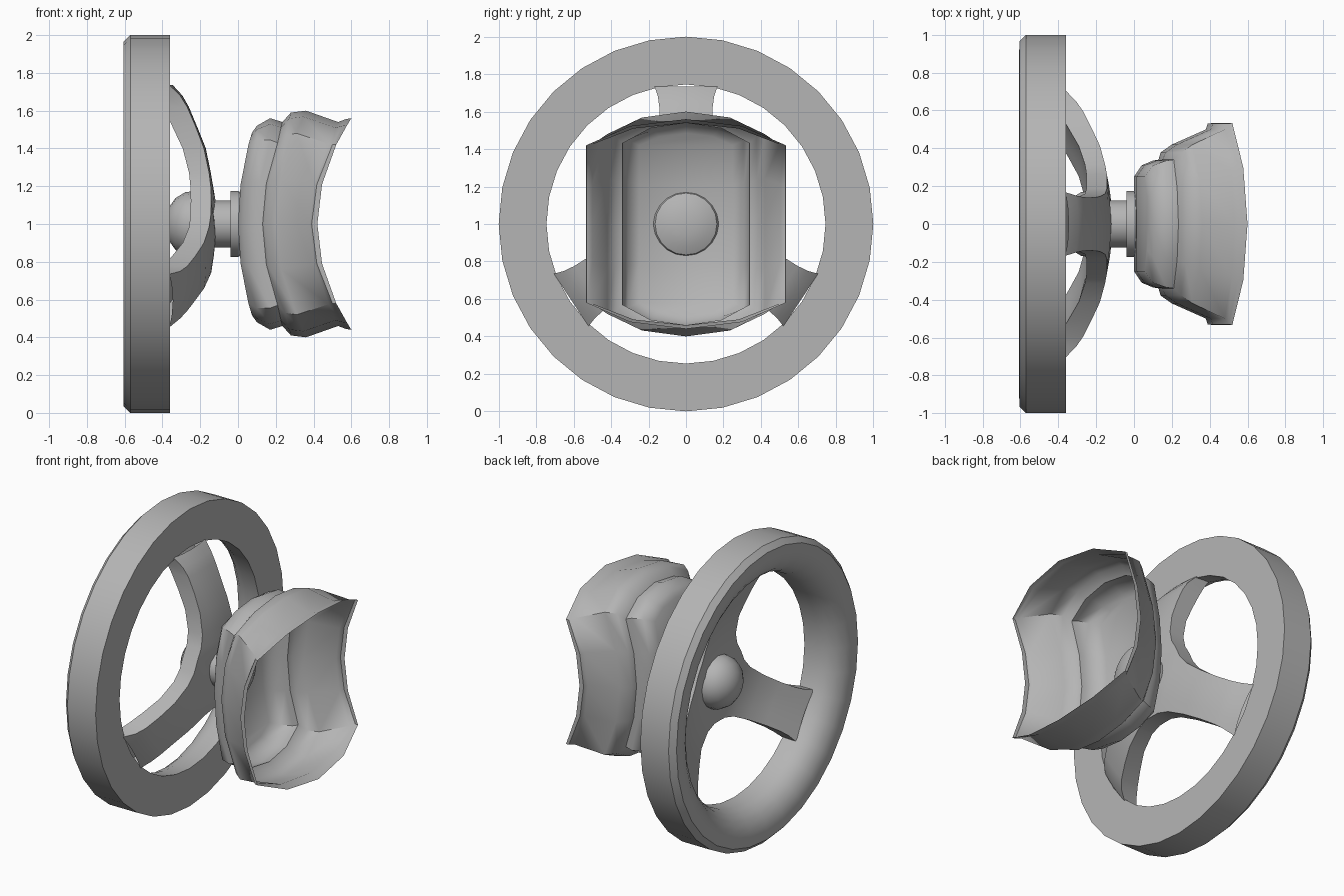
import bpy, bmesh, math

if "Cube" in bpy.data.objects:
    bpy.data.objects.remove(bpy.data.objects["Cube"])

grey = bpy.data.materials.new("mid_grey")
grey.diffuse_color = (.46, .46, .46, 1)
grey.use_nodes = True
grey.node_tree.nodes["Principled BSDF"].inputs["Base Color"].default_value = grey.diffuse_color


def finish(name, verts, faces, angle=35):
    me = bpy.data.meshes.new(name)
    me.from_pydata(verts, [], faces)
    bm = bmesh.new()
    bm.from_mesh(me)
    bmesh.ops.remove_doubles(bm, verts=bm.verts, dist=0.0005)
    bmesh.ops.recalc_face_normals(bm, faces=bm.faces)
    bm.to_mesh(me)
    bm.free()
    me.materials.append(grey)
    ob = bpy.data.objects.new(name, me)
    bpy.context.collection.objects.link(ob)
    bpy.ops.object.select_all(action='DESELECT')
    ob.select_set(True)
    bpy.context.view_layer.objects.active = ob
    bpy.ops.object.shade_smooth_by_angle(angle=math.radians(angle))
    return ob


def lathe(name, profile, n, closed=False):
    """Revolve (x, radius) points about the x axis at z = 1."""
    m = len(profile)
    verts = [(x, r * math.sin(2 * math.pi * i / n), 1 + r * math.cos(2 * math.pi * i / n))
             for i in range(n) for x, r in profile]
    faces = [(i * m + j, i * m + (j + 1) % m, (i + 1) % n * m + (j + 1) % m, (i + 1) % n * m + j)
             for i in range(n) for j in range(m if closed else m - 1)]
    return finish(name, verts, faces)


def interp(table, d):
    for (a, xa), (b, xb) in zip(table, table[1:]):
        if d <= b:
            return xa + (xb - xa) * (d - a) / (b - a)
    return table[-1][1]


# Wheel rim, flat at the back and rounded towards the front
lathe("wheel_rim", [(-.36, 1), (-.57, 1), (-.605, .965), (-.607, .91), (-.592, .855),
                    (-.56, .805), (-.515, .77), (-.46, .75), (-.36, .745)], 32, True)

# Dished three-spoke plate; neighbouring spokes meet on the line halfway between them
OUTER = [(0, -.12), (.13, -.12), (.25, -.14), (.4, -.17), (.5, -.21), (.62, -.26), (.69, -.30), (.75, -.36), (.77, -.37)]
INNER = [(0, -.24), (.2, -.24), (.38, -.27), (.5, -.33), (.6, -.38), (.7, -.43), (.76, -.46)]
ROWS = [(0, 0), (.13, None), (.19, .187), (.27, .16), (.4, .145), (.52, .14), (.62, .142), (.68, .15), (.735, .168)]
COLS = [-1, -.5, 0, .5, 1]
SPOKES = [(90, 61.75, 61.75), (213.5, 61.75, 56.5), (326.5, 56.5, 61.75)]
verts, faces = [], []
for deg, gap_before, gap_after in SPOKES:
    a = math.radians(deg)
    start = len(verts)
    layer = len(ROWS) * len(COLS)
    for table in (OUTER, INNER):
        for r0, h in ROWS:
            for c in COLS:
                r, s = r0, c * (h or 0)
                if h is None:
                    g = math.radians(gap_after if c > 0 else gap_before)
                    r = r0 + abs(c) * (.26 * math.cos(g) - r0)
                    s = c * .26 * math.sin(g)
                verts.append((interp(table, math.hypot(r, s)),
                              r * math.cos(a) - s * math.sin(a),
                              1 + r * math.sin(a) + s * math.cos(a)))
    w = len(COLS)
    for i in range(len(ROWS) - 1):
        for j in range(w - 1):
            p = start + i * w + j
            q = (p, p + 1, p + w + 1, p + w)
            faces.append(q)
            faces.append(tuple(v + layer for v in reversed(q)))
        if i:
            for j in (0, w - 1):
                p = start + i * w + j
                faces.append((p, p + w, p + w + layer, p + layer))
finish("spokes", verts, faces, 45)

# Hub cap, stem with flange, rounded bolt head inside the cup
lathe("hub_cap", [(-.23, 0), (-.23, .175), (-.28, .168), (-.33, .138), (-.365, .09), (-.382, .045), (-.387, 0)], 16)
lathe("stem", [(-.14, 0), (-.14, .125), (-.04, .125), (-.04, .175), (0, .175), (0, 0)], 20)
lathe("bolt_head", [(0, .175), (.02, .165), (.04, .12), (.052, .06), (.056, 0)], 20)

# Curved stepped cup: half width, corner height, top height, x at side, corner and top
RINGS = [
    (.25, .42, .485, 0, .055, .075),
    (.31, .445, .52, .04, .10, .10),
    (.335, .445, .56, .10, .17, .17),
    (.34, .43, .54, .13, .21, .235),
    (.378, .47, .59, .14, .25, .28),
    (.42, .48, .60, .20, .31, .36),
    (.50, .425, .54, .38, .48, .53),
    (.532, .42, .555, .39, .50, .57),
    (.533, .42, .56, .42, .52, .60)]


def ring(w, zc, t, xs, xc, xt):
    side = [(xs + (xc - xs) * v * v, w, v * zc) for v in (-1, -.5, 0, .5)]
    top = [(xt + (xc - xt) * abs(u) ** 2.2, u * w, zc + (t - zc) * (1 - abs(u) ** 2.3))
           for u in (1, .56, 0, -.56)]
    half = side + top
    return [(x, y, 1 + z) for x, y, z in half] + [(x, -y, 1 - z) for x, y, z in half]


verts = [p for r in RINGS for p in ring(*r)]
faces = [(i * 16 + j, i * 16 + (j + 1) % 16, i * 16 + 16 + (j + 1) % 16, i * 16 + 16 + j)
         for i in range(len(RINGS) - 1) for j in range(16)]
# Base plate strips and end caps
faces += [(j, j + 1, 11 - j, 12 - j) for j in range(4)]
faces += [(4, 5, 6, 7, 8), (12, 13, 14, 15, 0)]
cup = finish("cup", verts, faces, 48)
# The outside of the thin shell faces the stem
if min(cup.data.polygons, key=lambda p: p.center.x).normal.x > 0:
    cup.data.flip_normals()
